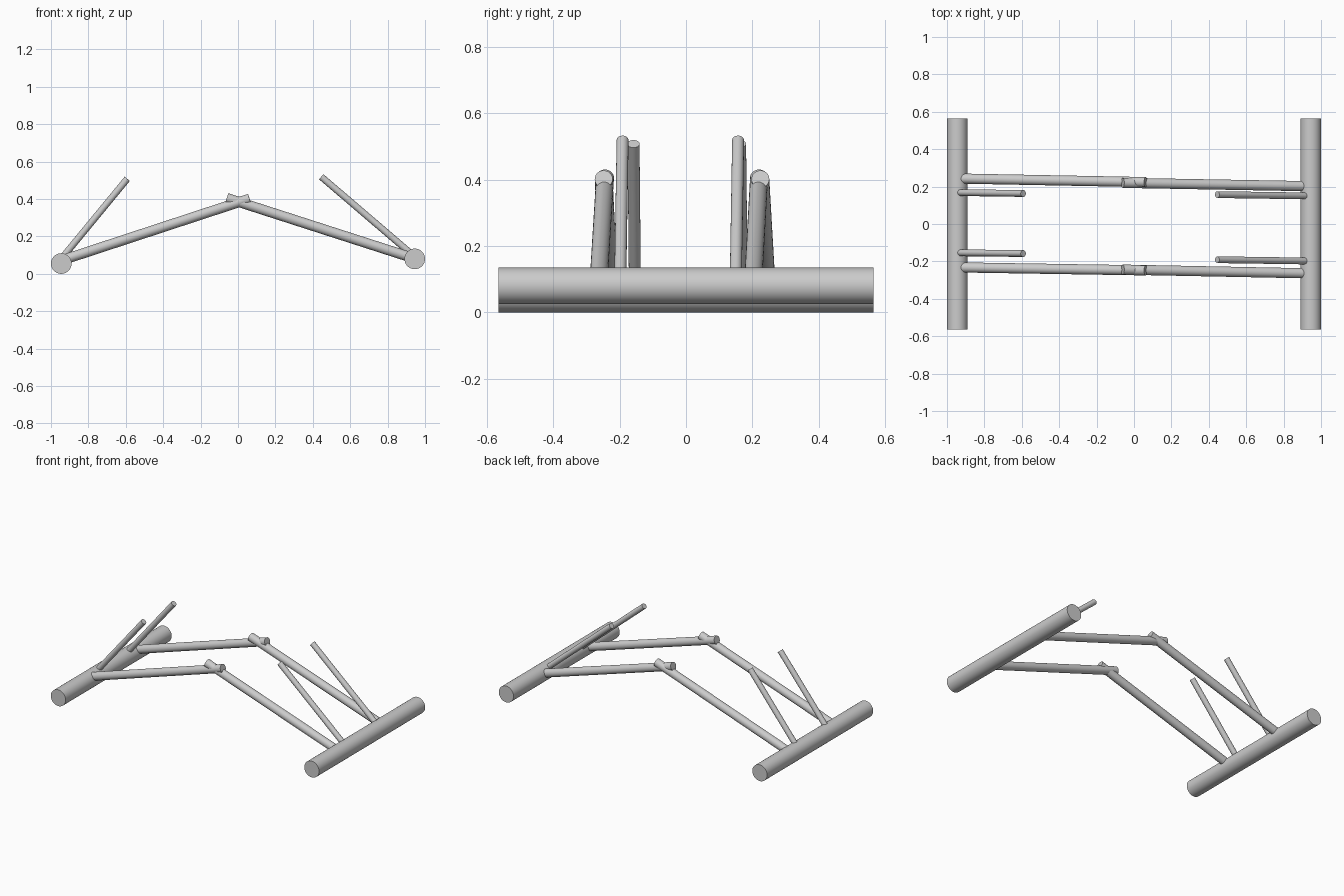
import bpy, math
from mathutils import Vector

if "Cube" in bpy.data.objects:
    bpy.data.objects.remove(bpy.data.objects["Cube"])


def rod(name, a, b, radius, sides=32):
    """Smooth round bar with flat ends running from a to b."""
    a, b = Vector(a), Vector(b)
    d = b - a
    bpy.ops.mesh.primitive_cylinder_add(vertices=sides, radius=radius,
                                        depth=d.length, location=(a + b) / 2)
    ob = bpy.context.object
    ob.name = name
    ob.rotation_euler = d.to_track_quat('Z', 'Y').to_euler()
    bpy.ops.object.shade_smooth_by_angle(angle=math.radians(40))
    return ob


# Thick base logs along the two sides
for side, x, z in (("left", -0.945, 0.055), ("right", 0.945, 0.08)):
    rod(f"{side}_log", (x, -0.565, z), (x, 0.565, z), 0.055, 48)

# Long poles that lean together and cross at the ridge (y at log, y at ridge)
poles = {
    "left": {"front": (-0.232, -0.248), "back": (0.243, 0.224)},
    "right": {"front": (-0.264, -0.244), "back": (0.202, 0.22)},
}
pole_x_z = {"left": ((-0.94, 0.073), (0.062, 0.402)),
            "right": ((0.94, 0.083), (-0.06, 0.405))}
for side, rows in poles.items():
    (x0, z0), (x1, z1) = pole_x_z[side]
    for row, (y0, y1) in rows.items():
        rod(f"{side}_{row}_pole", (x0, y0, z0), (x1, y1, z1), 0.027)

# Thin steeper sticks rising inward from each log
sticks = {
    "left": {"front": (-0.154, -0.158), "back": (0.168, 0.163)},
    "right": {"front": (-0.198, -0.191), "back": (0.15, 0.157)},
}
stick_x_z = {"left": ((-0.938, 0.088), (-0.592, 0.508)),
             "right": ((0.935, 0.1), (0.445, 0.519))}
for side, rows in sticks.items():
    (x0, z0), (x1, z1) = stick_x_z[side]
    for row, (y0, y1) in rows.items():
        rod(f"{side}_{row}_stick", (x0, y0, z0), (x1, y1, z1), 0.018)
